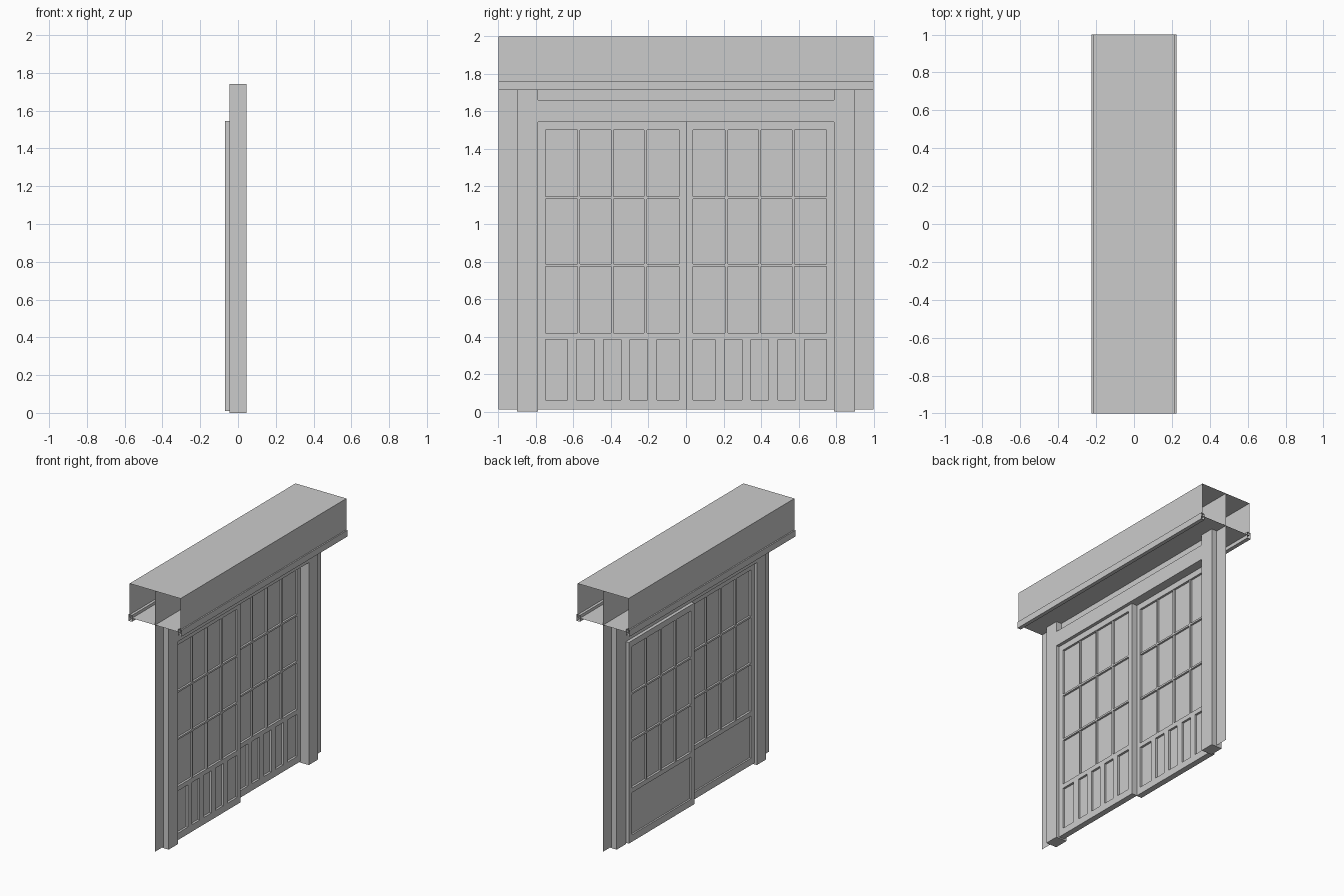
import bpy, bmesh

if "Cube" in bpy.data.objects:
    bpy.data.objects.remove(bpy.data.objects["Cube"])


def finish(name, bm):
    mesh = bpy.data.meshes.new(name)
    bm.to_mesh(mesh)
    bm.free()
    obj = bpy.data.objects.new(name, mesh)
    bpy.context.collection.objects.link(obj)
    return obj


def add_box(bm, x0, x1, y0, y1, z0, z1):
    verts = bmesh.ops.create_cube(bm, size=1)["verts"]
    for v in verts:
        v.co.x = x0 if v.co.x < 0 else x1
        v.co.y = y0 if v.co.y < 0 else y1
        v.co.z = z0 if v.co.z < 0 else z1


def box(name, *bounds):
    bm = bmesh.new()
    add_box(bm, *bounds)
    return finish(name, bm)


def sweep(name, profile, y0=-1, y1=1, closed=False):
    """Extrude an (x, z) profile along y, leaving the ends open."""
    bm = bmesh.new()
    a = [bm.verts.new((x, y0, z)) for x, z in profile]
    b = [bm.verts.new((x, y1, z)) for x, z in profile]
    n = len(profile)
    for i in range(n if closed else n - 1):
        j = (i + 1) % n
        bm.faces.new((a[i], a[j], b[j], b[i]))
    return finish(name, bm)


# Heights and widths shared by the parts
SOFFIT, LINTEL_TOP, DOOR_TOP, BASE = 1.74, 1.66, 1.545, 0.01
POST_IN, POST_OUT, POST_D = 0.79, 0.90, 0.045

# Open-ended canopy shell, soffit and lower edge trims
sweep("canopy_shell", [(-.215, 1.74), (-.215, 2), (.215, 2), (.215, 1.74)])
sweep("soffit", [(-.215, SOFFIT), (.215, SOFFIT)])
for s, label in ((-1, "back"), (1, "front")):
    trim = [(.195, 1.713), (.225, 1.713), (.225, 1.762), (.195, 1.762)]
    sweep("canopy_trim_" + label, [(s * x, z) for x, z in trim], closed=True)

# Thin wall above the lintel and outside the posts
sweep("upper_wall", [(0, LINTEL_TOP), (0, 2)])
for s, label in ((-1, "left"), (1, "right")):
    y0, y1 = sorted((s * POST_OUT, s))
    sweep("side_wall_" + label, [(0, BASE), (0, LINTEL_TOP)], y0, y1)
    y0, y1 = sorted((s * POST_IN, s * POST_OUT))
    box("post_" + label, -POST_D, POST_D, y0, y1, 0, SOFFIT)
box("lintel", -POST_D, POST_D, -POST_IN, POST_IN, DOOR_TOP, LINTEL_TOP)


# Sliding door: frame, glazing bars, pane, lower panel with battens on +x side
def door(label, x0, x1, y0, y1):
    a, b = y0 + .04, y1 - .04
    bm = bmesh.new()
    for lo, hi in ((y0, a), (b, y1)):
        add_box(bm, x0, x1, lo, hi, BASE, DOOR_TOP)
    for lo, hi in ((BASE, .063), (.385, .42), (1.50, DOOR_TOP)):
        add_box(bm, x0, x1, a, b, lo, hi)
    finish("door_frame_" + label, bm)

    bm = bmesh.new()
    for i in (1, 2, 3):
        y = a + (b - a) * i / 4
        add_box(bm, x0 + .003, x1 - .003, y - .007, y + .007, .42, 1.50)
    for i in (1, 2):
        z = .42 + 1.08 * i / 3
        add_box(bm, x0 + .002, x1 - .002, a, b, z - .007, z + .007)
    finish("glazing_bars_" + label, bm)

    mid = (x0 + x1) / 2
    box("pane_" + label, mid - .006, mid + .006, a, b, .42, 1.50)
    box("lower_panel_" + label, mid - .010, mid + .006, a, b, .063, .385)

    bm = bmesh.new()
    for i in range(4):
        y = a + (b - a) * (i + 1) / 5
        add_box(bm, mid, x1, y - .025, y + .025, .063, .385)
    finish("battens_" + label, bm)


door("inner", -.025, .020, -POST_IN, .002)
door("outer", -.070, -.025, -.002, POST_IN)
